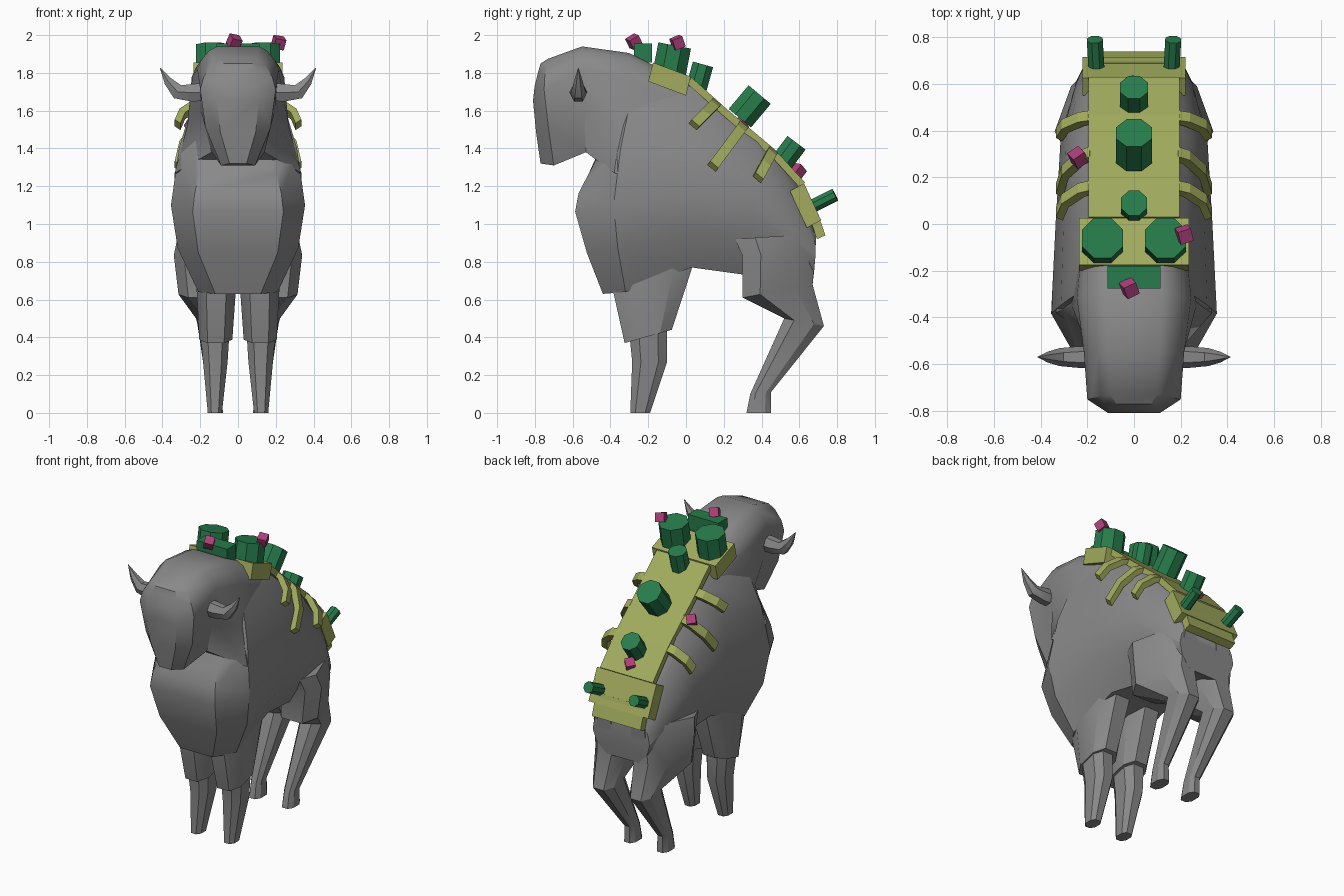
import bpy, bmesh, math
from mathutils import Vector, Matrix

if "Cube" in bpy.data.objects:
    bpy.data.objects.remove(bpy.data.objects["Cube"])


def material(name, rgb):
    m = bpy.data.materials.new(name)
    m.use_nodes = True
    m.diffuse_color = (*rgb, 1)
    m.node_tree.nodes["Principled BSDF"].inputs["Base Color"].default_value = (*rgb, 1)
    return m


GREY = material("stone_grey", (0.25, 0.25, 0.25))
OLIVE = material("olive", (0.36, 0.41, 0.11))
GREEN = material("cactus_green", (0.02, 0.2, 0.07))
PINK = material("flower_pink", (0.42, 0.05, 0.2))


def finish(name, bm, mat, smooth=False):
    bmesh.ops.recalc_face_normals(bm, faces=bm.faces)
    mesh = bpy.data.meshes.new(name)
    bm.to_mesh(mesh)
    bm.free()
    mesh.materials.append(mat)
    obj = bpy.data.objects.new(name, mesh)
    bpy.context.collection.objects.link(obj)
    if smooth:
        bpy.ops.object.select_all(action="DESELECT")
        obj.select_set(True)
        bpy.context.view_layer.objects.active = obj
        bpy.ops.object.shade_smooth_by_angle(angle=math.radians(30))
    return obj


def loft(name, rings, mat, smooth=False):
    """Skin closed rings of equal size; caps are strips of quads."""
    bm = bmesh.new()
    loops = [[bm.verts.new(p) for p in ring] for ring in rings]
    n = len(loops[0])
    for a, b in zip(loops, loops[1:]):
        for i in range(n):
            j = (i + 1) % n
            bm.faces.new((a[i], a[j], b[j], b[i]))
    for cap in (loops[0], loops[-1]):
        for i in range(n // 2 - 1):
            bm.faces.new((cap[i], cap[i + 1], cap[n - 2 - i], cap[n - 1 - i]))
    return finish(name, bm, mat, smooth)


def body_ring(yt, zt, yb, zb, wt, wm, wb, tm, bulge):
    """Symmetric section from a top and a bottom point, with three half widths."""
    d = wm - wt
    shape = [(wt, 0, 0), (wt + d * 0.42, tm * 0.18, 0.25), (wt + d * 0.82, tm * 0.6, 0.78),
             (wm, tm, 1), (wb + (wm - wb) * 0.75, (1 + tm) / 2, 0.6), (wb, 1, 0)]
    half = [Vector((x, yt + (yb - yt) * t + bulge * k, zt + (zb - zt) * t))
            for x, t, k in shape]
    return half + [Vector((-p.x, p.y, p.z)) for p in reversed(half)]


def leg_ring(s, yf, zf, yb, zb, xi, xo, taper=0):
    """Section of a leg with cut corners, narrower at the back by taper; s is the side."""
    c = 0.25
    uv = [(c, 0), (0, c), (0, 1 - c), (c, 1), (1 - c, 1), (1, 1 - c), (1, c), (1 - c, 0)]
    return [(s * (xi + (xo - taper * v - xi) * u), yf + (yb - yf) * v, zf + (zb - zf) * v)
            for u, v in uv]


def ribbon(name, path, half, depth):
    """Band of constant width and thickness along a path."""
    h, d = Vector(half), Vector(depth)
    rings = []
    for p in map(Vector, path):
        rings.append([p - h, p + h, p + h + d, p - h + d])
    return loft(name, rings, OLIVE)


def stem(name, base, top, radius):
    """Eight-sided cylinder between two points."""
    a, b = Vector(base), Vector(top)
    bm = bmesh.new()
    mat = Matrix.Translation((a + b) / 2) @ (b - a).to_track_quat("Z", "Y").to_matrix().to_4x4()
    mat = mat @ Matrix.Rotation(math.pi / 8, 4, "Z")
    bmesh.ops.create_cone(bm, cap_ends=True, segments=8, radius1=radius, radius2=radius,
                          depth=(b - a).length, matrix=mat)
    return finish(name, bm, GREEN)


def block(name, centre, size, turn, mat):
    bm = bmesh.new()
    m = Matrix.Translation(centre) @ Matrix.Rotation(turn, 4, (1, 0.6, 0.8))
    bmesh.ops.create_cube(bm, size=1, matrix=m @ Matrix.Diagonal((*size, 1)))
    return finish(name, bm, mat)


# Torso from chest to rump
loft("torso", [body_ring(*r) for r in (
    (-0.49, 1.31, -0.44, 0.63, 0.18, 0.24, 0.12, 0.36, -0.115),
    (-0.25, 1.85, -0.32, 0.64, 0.12, 0.355, 0.21, 0.62, -0.09),
    (0.00, 1.745, 0.03, 0.77, 0.15, 0.335, 0.20, 0.60, 0),
    (0.38, 1.45, 0.32, 0.73, 0.18, 0.315, 0.17, 0.47, 0),
    (0.60, 1.20, 0.60, 0.70, 0.15, 0.25, 0.14, 0.60, 0),
    (0.68, 0.97, 0.67, 0.68, 0.15, 0.21, 0.12, 0.50, 0.01))], GREY, True)

# Head, with a neck that flares into the shoulders
loft("head", [body_ring(*r) for r in (
    (-0.77, 1.85, -0.77, 1.32, 0.075, 0.11, 0.045, 0.37, -0.04),
    (-0.73, 1.875, -0.70, 1.31, 0.10, 0.20, 0.09, 0.29, -0.03),
    (-0.55, 1.94, -0.53, 1.38, 0.11, 0.215, 0.14, 0.22, 0),
    (-0.30, 1.905, -0.38, 1.27, 0.12, 0.245, 0.335, 0.20, 0),
    (-0.02, 1.765, -0.05, 1.20, 0.12, 0.215, 0.28, 0.22, 0))], GREY, True)

for side, s in (("left", 1), ("right", -1)):
    # Horns
    horn = []
    for x, z, lean, r in ((0.17, 1.70, 0, 0.055), (0.24, 1.695, 0.1, 0.054),
                          (0.32, 1.70, 0.5, 0.045), (0.37, 1.755, 0.8, 0.027),
                          (0.412, 1.825, 0.9, 0.002)):
        horn.append([(s * (x - r * math.sin(a) * math.sin(lean)), -0.57 + r * 0.85 * math.cos(a),
                      z + r * math.sin(a) * math.cos(lean))
                     for a in (math.tau * i / 6 for i in range(6))])
    loft(side + "_horn", horn, GREY, True)

    # Front legs
    loft(side + "_front_thigh", [leg_ring(s, *r) for r in (
        (-0.39, 0.85, 0.04, 0.88, 0.03, 0.21), (-0.385, 0.64, 0.03, 0.76, 0.01, 0.22),
        (-0.325, 0.37, -0.075, 0.44, 0.03, 0.205))], GREY, True)
    loft(side + "_front_shin", [leg_ring(s, *r) for r in (
        (-0.30, 0.42, -0.10, 0.46, 0.045, 0.20), (-0.285, 0.27, -0.10, 0.27, 0.055, 0.185),
        (-0.295, 0, -0.19, 0, 0.085, 0.16))], GREY, True)

    # Hind legs
    loft(side + "_hind_leg", [leg_ring(s, *r) for r in (
        (0.26, 0.92, 0.69, 0.95, 0.03, 0.355, 0.14), (0.30, 0.83, 0.685, 0.85, 0.02, 0.375, 0.14),
        (0.30, 0.61, 0.67, 0.68, 0.03, 0.34, 0.10), (0.52, 0.50, 0.73, 0.46, 0.06, 0.215),
        (0.34, 0.10, 0.45, 0.11, 0.085, 0.16), (0.32, 0, 0.45, 0, 0.08, 0.162))], GREY, True)

    # Straps running down the flanks
    for i, (y, z, ty, tz) in enumerate(((0.165, 1.65, 0.05, 1.535), (0.31, 1.53, 0.15, 1.315),
                                        (0.465, 1.395, 0.39, 1.255))):
        path = [(s * x, y + (ty - y) * t, z + (tz - z) * t)
                for x, t in ((0.19, 0), (0.24, 0.1), (0.31, 0.5), (0.335, 1))]
        ribbon(f"{side}_strap_{i + 1}", path, (0, 0.021, -0.018), (-0.03 * s, -0.015, -0.02))

    # Paired stems on the front and rear plates
    stem(side + "_front_stem", (0.135 * s, -0.09, 1.79), (0.135 * s, -0.06, 1.945), 0.095)
    stem(side + "_rear_stem", (0.16 * s, 0.65, 1.085), (0.168 * s, 0.79, 1.155), 0.037)

# Plates along the back
ribbon("front_plate", [(0, -0.175, 1.855), (0, 0.025, 1.78)], (0.235, 0, 0), (0, -0.025, -0.10))
ribbon("back_plate", [(0, 0.03, 1.775), (0, 0.22, 1.605), (0, 0.47, 1.395), (0, 0.63, 1.22)],
       (0.195, 0, 0), (0, -0.025, -0.03))
ribbon("rear_plate", [(0, 0.625, 1.215), (0, 0.715, 1.02)], (0.22, 0, 0), (0, -0.075, -0.04))
ribbon("rear_flap", [(0, 0.69, 1.08), (0, 0.738, 0.94)], (0.18, 0, 0), (0, -0.045, -0.02))

# Stems along the middle of the back
stem("upper_stem", (0, 0.055, 1.72), (0, 0.09, 1.845), 0.06)
stem("middle_stem", (0, 0.285, 1.56), (0, 0.39, 1.685), 0.083)
stem("lower_stem", (0, 0.51, 1.33), (0, 0.585, 1.43), 0.065)
block("front_green_block", (0, -0.228, 1.905), (0.225, 0.095, 0.10), 0, GREEN)

# Flowers
for i, spot in enumerate(((0.215, -0.045, 1.96), (-0.02, -0.275, 1.965),
                          (-0.24, 0.285, 1.52), (0, 0.59, 1.28))):
    block(f"flower_{i + 1}", spot, (0.058, 0.058, 0.058), 0.5 + 0.2 * i, PINK)
